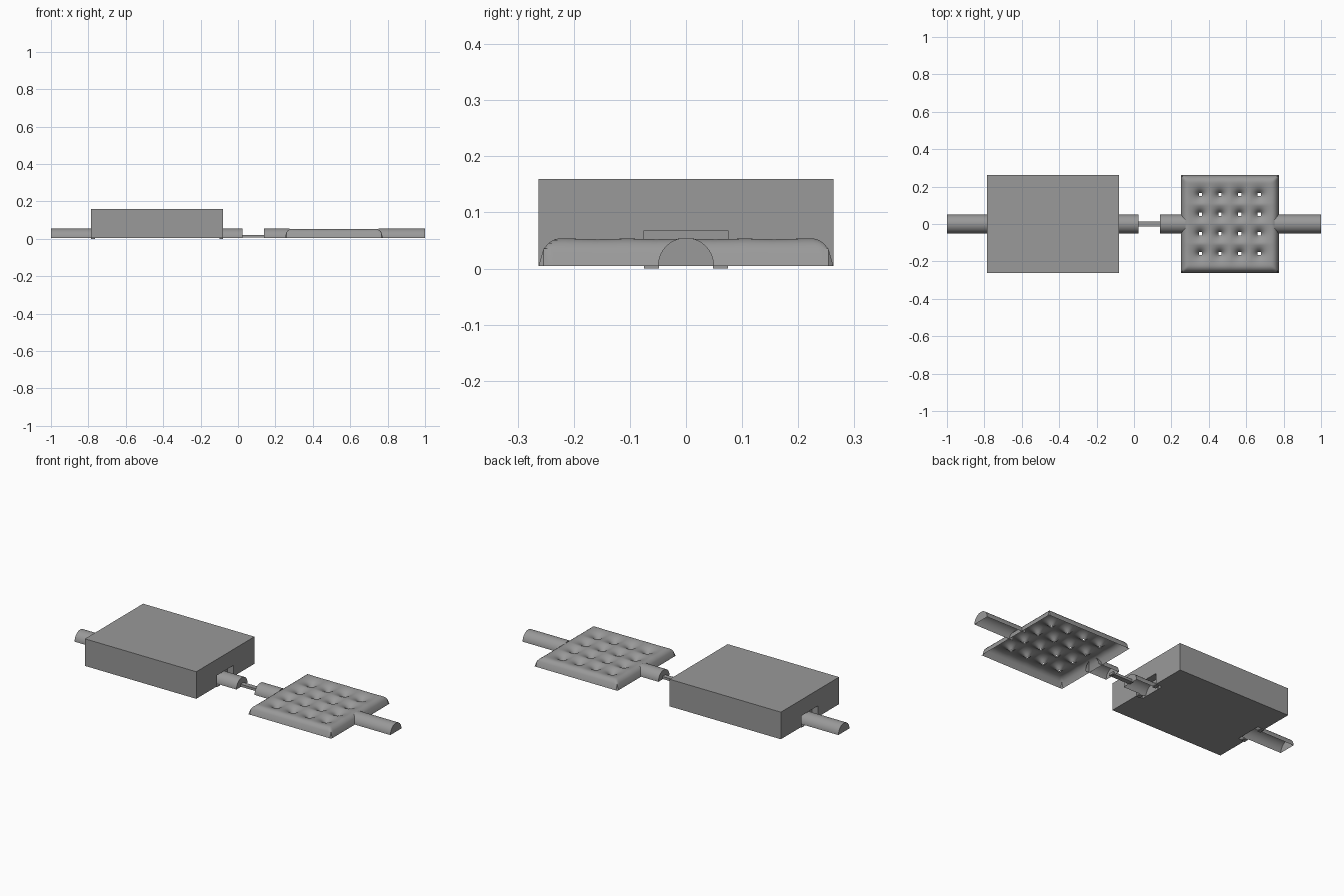
import bpy, bmesh, math

if "Cube" in bpy.data.objects:
    bpy.data.objects.remove(bpy.data.objects["Cube"])

GREY = (0.32, 0.32, 0.32, 1)
grey = bpy.data.materials.new("plain grey")
grey.use_nodes = True
grey.diffuse_color = GREY
grey.node_tree.nodes["Principled BSDF"].inputs["Base Color"].default_value = GREY

BASE, TOP = 0.005, 0.055


def finish(bm, name, smooth=False):
    mesh = bpy.data.meshes.new(name)
    bm.to_mesh(mesh)
    bm.free()
    mesh.materials.append(grey)
    obj = bpy.data.objects.new(name, mesh)
    bpy.context.collection.objects.link(obj)
    if smooth:
        bpy.ops.object.select_all(action="DESELECT")
        obj.select_set(True)
        bpy.context.view_layer.objects.active = obj
        bpy.ops.object.shade_smooth_by_angle(angle=math.radians(40))
    return obj


def block(name, x, y, z):
    bm = bmesh.new()
    bmesh.ops.create_cube(bm, size=1)
    for v in bm.verts:
        v.co = [(lo + hi) / 2 + c * (hi - lo) for c, (lo, hi) in zip(v.co, (x, y, z))]
    return finish(bm, name)


def half_pipe(name, x0, x1, capped, radius=0.05, sides=20):
    """Arched sheet, open underneath, with end caps at the listed x positions."""
    bm = bmesh.new()
    arcs = []
    for x in (x0, x1):
        arcs.append([bm.verts.new((x, radius * math.cos(math.pi * i / sides),
                                   BASE + radius * math.sin(math.pi * i / sides)))
                     for i in range(sides + 1)])
    for i in range(sides):
        bm.faces.new((arcs[0][i], arcs[1][i], arcs[1][i + 1], arcs[0][i + 1]))
    if x0 in capped:
        bm.faces.new(arcs[0])
    if x1 in capped:
        bm.faces.new(arcs[1][::-1])
    bmesh.ops.recalc_face_normals(bm, faces=bm.faces)
    return finish(bm, name, True)


# Large housing with a rectangular pocket at each end
housing = block("housing", (-0.785, -0.08), (-0.263, 0.263), (BASE, 0.16))
for side, x in (("right", -0.785), ("left", -0.08)):
    cutter = block(side + "_pocket_cutter", (x - 0.04, x + 0.04), (-0.075, 0.075), (-0.05, 0.068))
    cutter.hide_render = True
    cutter.hide_viewport = True
    cut = housing.modifiers.new(side + "_pocket", "BOOLEAN")
    cut.object = cutter
    cut.solver = "EXACT"

# Flat tabs beside the pipes inside the pockets
for side, x in (("right", -0.775), ("left", -0.09)):
    for end, s in (("front", -1), ("back", 1)):
        ys = sorted((s * 0.048, s * 0.075))
        block(f"{side}_{end}_tab", (x - 0.01, x + 0.01), ys, (0, BASE))

# Half-round pipes along the centre line
half_pipe("housing_outer_pipe", -1, -0.745, (-1,))
half_pipe("housing_inner_pipe", -0.12, 0.025, (0.025,))
half_pipe("pad_inner_pipe", 0.14, 0.275, (0.14,))
half_pipe("pad_outer_pipe", 0.75, 1, (1,))

# Thin rod joining the two halves
block("joining_rod", (0.015, 0.15), (-0.014, 0.014), (0.008, 0.022))

# Quilted pad: rounded sheet with a grid of pierced dimples
N, HALF, CENTRE = 60, 0.2625, 0.5125
dimples = [(i * 0.0525, j * 0.0525) for i in (-3, -1, 1, 3) for j in (-3, -1, 1, 3)]
bm = bmesh.new()
bmesh.ops.create_grid(bm, x_segments=N, y_segments=N, size=HALF)
pierced = []
for v in bm.verts:
    x, y = v.co.x, v.co.y
    edge = min(1, max(0, HALF - max(abs(x), abs(y))) / 0.042)
    r = min(math.hypot(x - a, y - b) for a, b in dimples)
    if r < 0.004:
        pierced.append(v)
    height = (TOP - BASE) * math.sqrt(1 - (1 - edge) ** 2)
    v.co = (x + CENTRE, y, BASE + height - 0.056 * math.exp(-r / 0.021))
bmesh.ops.delete(bm, geom=pierced, context="VERTS")
finish(bm, "quilted_pad", True)
